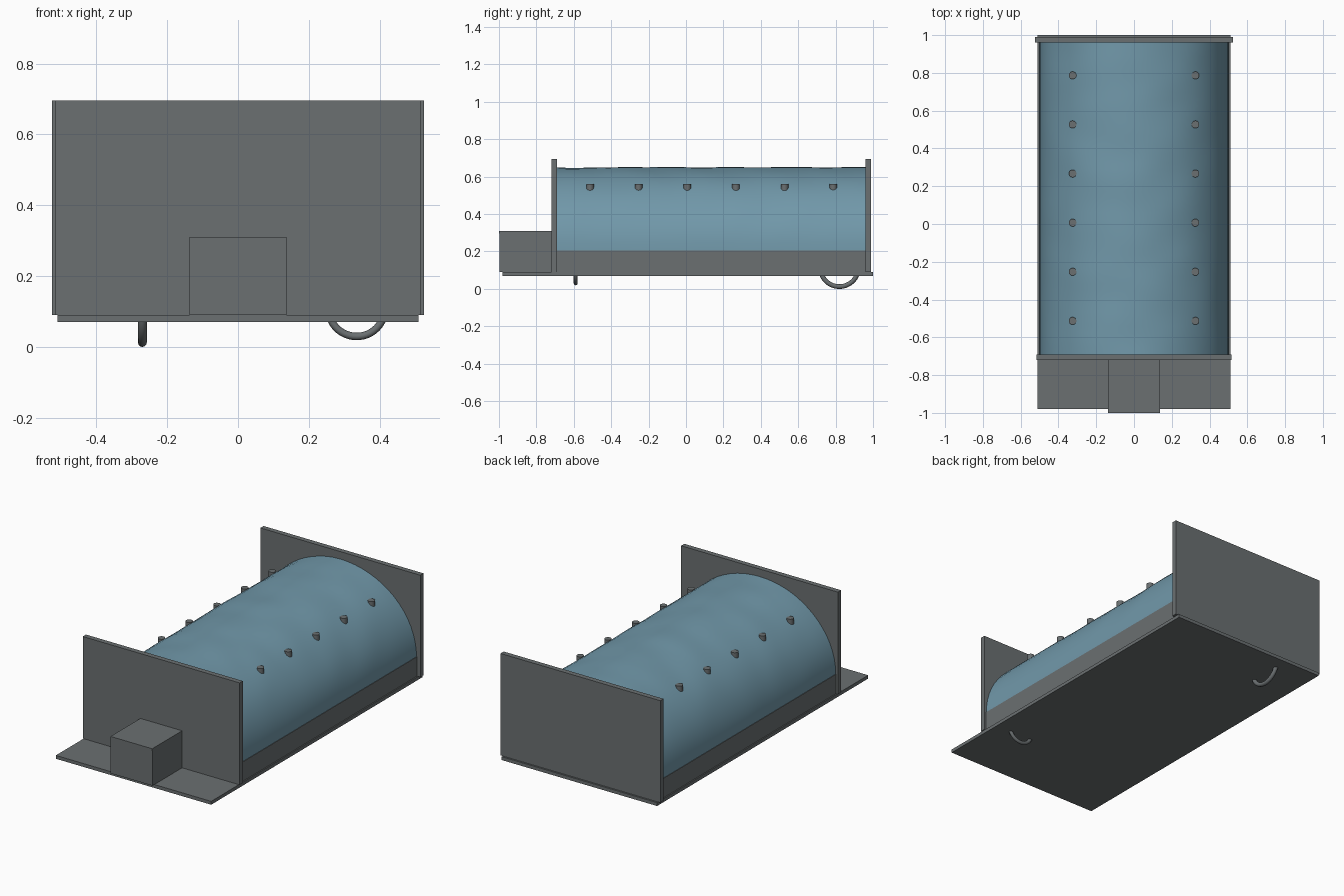
import bpy, bmesh, math
from mathutils import Vector, noise

if "Cube" in bpy.data.objects:
    bpy.data.objects.remove(bpy.data.objects["Cube"])


def material(name, rgb):
    m = bpy.data.materials.new(name)
    m.diffuse_color = (*rgb, 1)
    m.use_nodes = True
    m.node_tree.nodes["Principled BSDF"].inputs["Base Color"].default_value = m.diffuse_color
    return m


GREY = material("slate grey", (0.145, 0.160, 0.165))
BLUE = material("soft blue", (0.165, 0.315, 0.400))


def finish(name, bm, mat, smooth=False):
    bmesh.ops.recalc_face_normals(bm, faces=bm.faces)
    me = bpy.data.meshes.new(name)
    bm.to_mesh(me)
    bm.free()
    me.materials.append(mat)
    ob = bpy.data.objects.new(name, me)
    bpy.context.collection.objects.link(ob)
    if smooth:
        bpy.context.view_layer.objects.active = ob
        ob.select_set(True)
        bpy.ops.object.shade_smooth_by_angle(angle=math.radians(40))
        ob.select_set(False)
    return ob


def box(name, lo, hi, mat=GREY):
    bm = bmesh.new()
    bmesh.ops.create_cube(bm, size=1)
    for v in bm.verts:
        v.co = Vector([(a + b) / 2 + c * (b - a) for a, b, c in zip(lo, hi, v.co)])
    return finish(name, bm, mat)


# Base, end walls and front box
box("base_plate", (-0.51, -0.98, 0.07), (0.51, 1.0, 0.09))
box("side_band", (-0.503, -0.69, 0.09), (0.503, 0.96, 0.205))
box("front_wall", (-0.515, -0.72, 0.09), (0.515, -0.69, 0.695))
box("back_wall", (-0.525, 0.96, 0.09), (0.525, 0.99, 0.695))
box("front_box", (-0.137, -0.998, 0.09), (0.137, -0.72, 0.296))
box("front_box_lid", (-0.137, -1.0, 0.296), (0.137, -0.72, 0.31))

# Arched cover: half-ellipse section swept along y with gentle unevenness
A, B, Z0 = 0.50, 0.445, 0.205
ARC, ROWS = 32, 44
bm = bmesh.new()
rows = []
for j in range(ROWS + 1):
    y = -0.69 + 1.65 * j / ROWS
    row = []
    for i in range(ARC + 1):
        t = math.pi * i / ARC
        p = Vector((math.cos(t), y * 2.6, math.sin(t)))
        k = 1 + 0.012 * noise.noise(p * 2.2) * math.sin(t)
        row.append(bm.verts.new((A * k * math.cos(t), y, Z0 + B * k * math.sin(t))))
    rows.append(row)
for r0, r1 in zip(rows, rows[1:]):
    for i in range(ARC):
        bm.faces.new((r0[i], r0[i + 1], r1[i + 1], r1[i]))
bm.faces.new(rows[0])
bm.faces.new(rows[-1])
finish("arched_cover", bm, BLUE, smooth=True)

# Two rows of upright pegs poking through the cover
for side, label in ((-1, "left"), (1, "right")):
    for n in range(6):
        bm = bmesh.new()
        bmesh.ops.create_cone(bm, cap_ends=True, segments=24, radius1=0.02,
                              radius2=0.02, depth=0.09)
        bmesh.ops.translate(bm, verts=bm.verts,
                            vec=(side * 0.325, -0.513 + 0.26 * n, 0.515))
        finish(f"{label}_peg_{n + 1}", bm, GREY, smooth=True)


# Curved hooks hanging below the base
def hook(name, centre, axis, outer, tube):
    bm = bmesh.new()
    rings, N, S = [], 28, 12
    for i in range(N + 1):
        a = math.pi + math.pi * i / N
        ring = []
        for s in range(S):
            b = 2 * math.pi * s / S
            r = outer - tube + tube * math.cos(b)
            d = r * math.cos(a)
            w = tube * math.sin(b)
            off = (d, w) if axis == "x" else (w, d)
            ring.append(bm.verts.new(Vector(centre) + Vector((*off, r * math.sin(a)))))
        rings.append(ring)
    for r0, r1 in zip(rings, rings[1:]):
        for s in range(S):
            q = (s + 1) % S
            bm.faces.new((r0[s], r0[q], r1[q], r1[s]))
    bm.faces.new(rings[0])
    bm.faces.new(rings[-1])
    finish(name, bm, GREY, smooth=True)


hook("front_hook", (0.335, -0.59, 0.109), "x", 0.09, 0.0105)
hook("back_hook", (-0.27, 0.82, 0.115), "y", 0.115, 0.0125)
